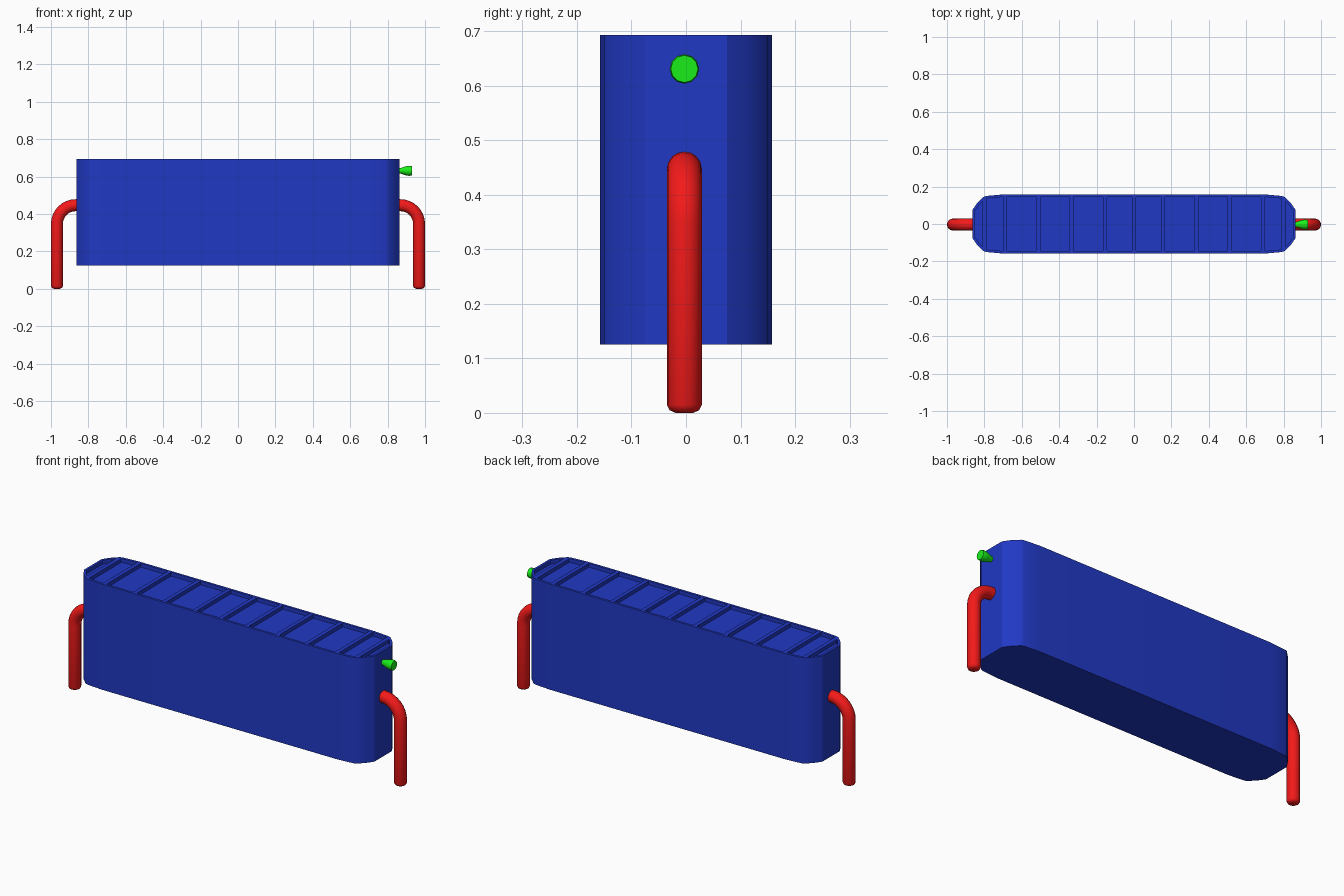
import bpy, bmesh, math
from mathutils import Vector

if "Cube" in bpy.data.objects:
    bpy.data.objects.remove(bpy.data.objects["Cube"])


def material(name, color):
    m = bpy.data.materials.new(name)
    m.diffuse_color = color
    m.use_nodes = True
    m.node_tree.nodes["Principled BSDF"].inputs["Base Color"].default_value = m.diffuse_color
    return m


BLUE = material("blue", (0.015, 0.04, 0.55, 1))
RED = material("red", (0.9, 0.01, 0.01, 1))
GREEN = material("green", (0.01, 0.85, 0.01, 1))
Z0, Z1, DEPTH, RIM = 0.125, 0.693, 0.02, 0.013


def finish(name, bm, mat, angle=30):
    bmesh.ops.recalc_face_normals(bm, faces=bm.faces)
    me = bpy.data.meshes.new(name)
    bm.to_mesh(me)
    bm.free()
    ob = bpy.data.objects.new(name, me)
    bpy.context.collection.objects.link(ob)
    me.materials.append(mat)
    bpy.ops.object.select_all(action='DESELECT')
    ob.select_set(True)
    bpy.context.view_layer.objects.active = ob
    bpy.ops.object.shade_smooth_by_angle(angle=math.radians(angle))
    return ob


def bridge(bm, a, b):
    for i in range(len(a)):
        j = (i + 1) % len(a)
        bm.faces.new((a[i], a[j], b[j], b[i]))


# Body: chamfered capsule outline with a shallow tray in the top
quarter = [(0.864, 0.075), (0.84, 0.11), (0.805, 0.145), (0.79, 0.15), (0.70, 0.158)]


def outline(inset):
    q = [(x - inset * (1 if i < 2 else 0.5), y - inset * (0.4 if i < 2 else 1))
         for i, (x, y) in enumerate(quarter)]
    half = q + [(-x, y) for x, y in reversed(q)]
    return half + [(-x, -y) for x, y in half]


bm = bmesh.new()
loops = [[bm.verts.new((x, y, z)) for x, y in outline(d)]
         for d, z in ((0, Z0), (0, Z1), (RIM, Z1), (RIM, Z1 - DEPTH))]
for a, b in zip(loops, loops[1:]):
    bridge(bm, a, b)
bm.faces.new(loops[0])
bm.faces.new(loops[-1])
finish("body", bm, BLUE)

# Ribs dividing the top tray
bm = bmesh.new()
for x in (-0.8, -0.69, -0.51, -0.335, -0.155, 0, 0.155, 0.335, 0.51, 0.69, 0.8):
    w = 0.138 if abs(x) > 0.75 else 0.15
    cube = bmesh.ops.create_cube(bm, size=1)['verts']
    for v in cube:
        v.co = Vector((x + v.co.x * 0.022, v.co.y * 2 * w,
                       Z1 - 0.0005 - DEPTH / 2 + v.co.z * DEPTH))
finish("top_ribs", bm, BLUE)


# Bent pipe legs, swept as rings along a quarter bend
def pipe(name, side):
    r, bend = 0.032, 0.10
    path = [(0.83, 0.447, 0, r), (0.868, 0.447, 0, r)]
    for i in range(1, 9):
        t = math.pi / 2 * i / 8
        path.append((0.868 + bend * math.sin(t), 0.447 - bend + bend * math.cos(t), t, r))
    path += [(0.968, 0.015, math.pi / 2, r), (0.968, 0.005, math.pi / 2, r * 0.85),
             (0.968, 0.0, math.pi / 2, r * 0.5)]
    bm = bmesh.new()
    rings = []
    for x, z, t, rad in path:
        ring = []
        for k in range(16):
            a = 2 * math.pi * k / 16
            u = rad * math.cos(a)
            ring.append(bm.verts.new((side * (x + u * math.sin(t)),
                                      -0.003 + rad * math.sin(a), z + u * math.cos(t))))
        rings.append(ring)
    for a, b in zip(rings, rings[1:]):
        bridge(bm, a, b)
    bm.faces.new(rings[0])
    bm.faces.new(rings[-1])
    finish(name, bm, RED, 45)


pipe("right_pipe", 1)
pipe("left_pipe", -1)

# Bleed valve: small flared knob on the right end
bm = bmesh.new()
rings = []
for x, rad in ((0.85, 0.013), (0.87, 0.015), (0.9, 0.025), (0.915, 0.027), (0.93, 0.025)):
    rings.append([bm.verts.new((x, -0.003 + rad * math.sin(a), 0.631 + rad * math.cos(a)))
                  for a in (2 * math.pi * k / 12 for k in range(12))])
for a, b in zip(rings, rings[1:]):
    bridge(bm, a, b)
bm.faces.new(rings[0])
bm.faces.new(rings[-1])
finish("valve_knob", bm, GREEN, 40)
